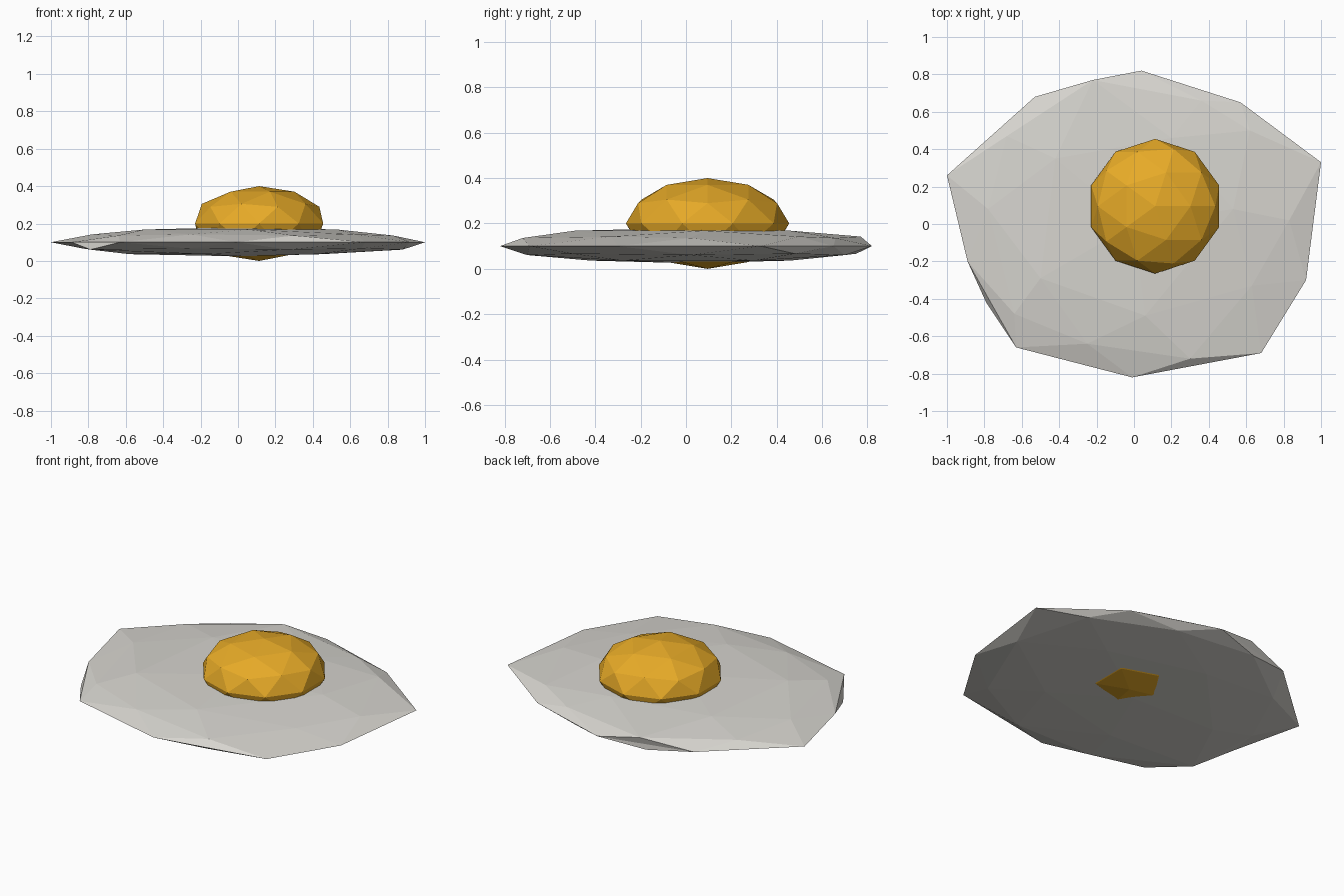
import bpy
import math
from mathutils import Vector

if "Cube" in bpy.data.objects:
    bpy.data.objects.remove(bpy.data.objects["Cube"], do_unlink=True)


def make_material(name, colour):
    mat = bpy.data.materials.new(name)
    mat.use_nodes = True
    mat.diffuse_color = (*colour, 1)
    mat.node_tree.nodes["Principled BSDF"].inputs["Base Color"].default_value = (*colour, 1)
    return mat


def faceted_ball(name, centre, size, mat):
    """Low-poly ball with its scale baked into the mesh."""
    bpy.ops.mesh.primitive_ico_sphere_add(subdivisions=2, radius=1, location=centre)
    obj = bpy.context.object
    obj.name = name
    obj.data.materials.append(mat)
    for vert in obj.data.vertices:
        vert.co = Vector(a * b for a, b in zip(vert.co, size))
    return obj


def ring(verts, height):
    """Vertices at one level of a unit ball, counter-clockwise from +x."""
    found = [v for v in verts if abs(v.co.z - height) < 0.03]
    return sorted(found, key=lambda v: (math.atan2(v.co.y, v.co.x) + 0.01) % math.tau)


# Yolk: a squashed ball poking through the white
yolk_colour = make_material("yolk orange", (0.85, 0.43, 0.022))
faceted_ball("yolk", (0.113, 0.095, 0.2), (0.36, 0.36, 0.2), yolk_colour)

# Egg white: a flat ball whose rings are pulled into an uneven puddle
white_colour = make_material("egg white", (0.68, 0.665, 0.625))
white = faceted_ball("egg_white", (0, 0, 0.1), (1, 1, 1), white_colour)
RINGS = {
    # rim
    0: [(1, .33), (.57, .65), (.04, .82), (-.53, .68), (-1, .26),
        (-.89, -.2), (-.63, -.66), (-.01, -.82), (.68, -.69), (.92, -.3)],
    # upper shoulder
    .447: [(.83, .02), (.36, .66), (-.68, .47), (-.64, -.48), (.3, -.72)],
    .526: [(.62, .5), (-.22, .77), (-.78, .08), (-.25, -.64), (.63, -.33)],
    # top plateau
    .851: [(.53, .08), (.2, .46), (-.42, .35), (-.5, -.29), (.06, -.49)],
    # underside shoulder
    -.447: [(.74, .48), (-.25, .75), (-.83, .05), (-.27, -.7), (.66, -.5)],
    -.526: [(.88, .02), (.26, .7), (-.64, .46), (-.79, -.42), (.27, -.7)],
    # underside plateau
    -.851: [(.45, .3), (-.15, .46), (-.58, 0), (-.18, -.42), (.42, -.28)],
}
rings = [(ring(white.data.vertices, h), spots) for h, spots in RINGS.items()]
for verts, spots in rings:
    for vert, spot in zip(verts, spots):
        vert.co.xy = spot
for vert in white.data.vertices:
    thickness = 0.08 if vert.co.z > 0 else 0.075
    vert.co.z *= thickness

# Flat facets throughout
for obj in bpy.data.objects:
    if obj.type == 'MESH' and obj.name in ("yolk", "egg_white"):
        obj.data.polygons.foreach_set("use_smooth", [False] * len(obj.data.polygons))
